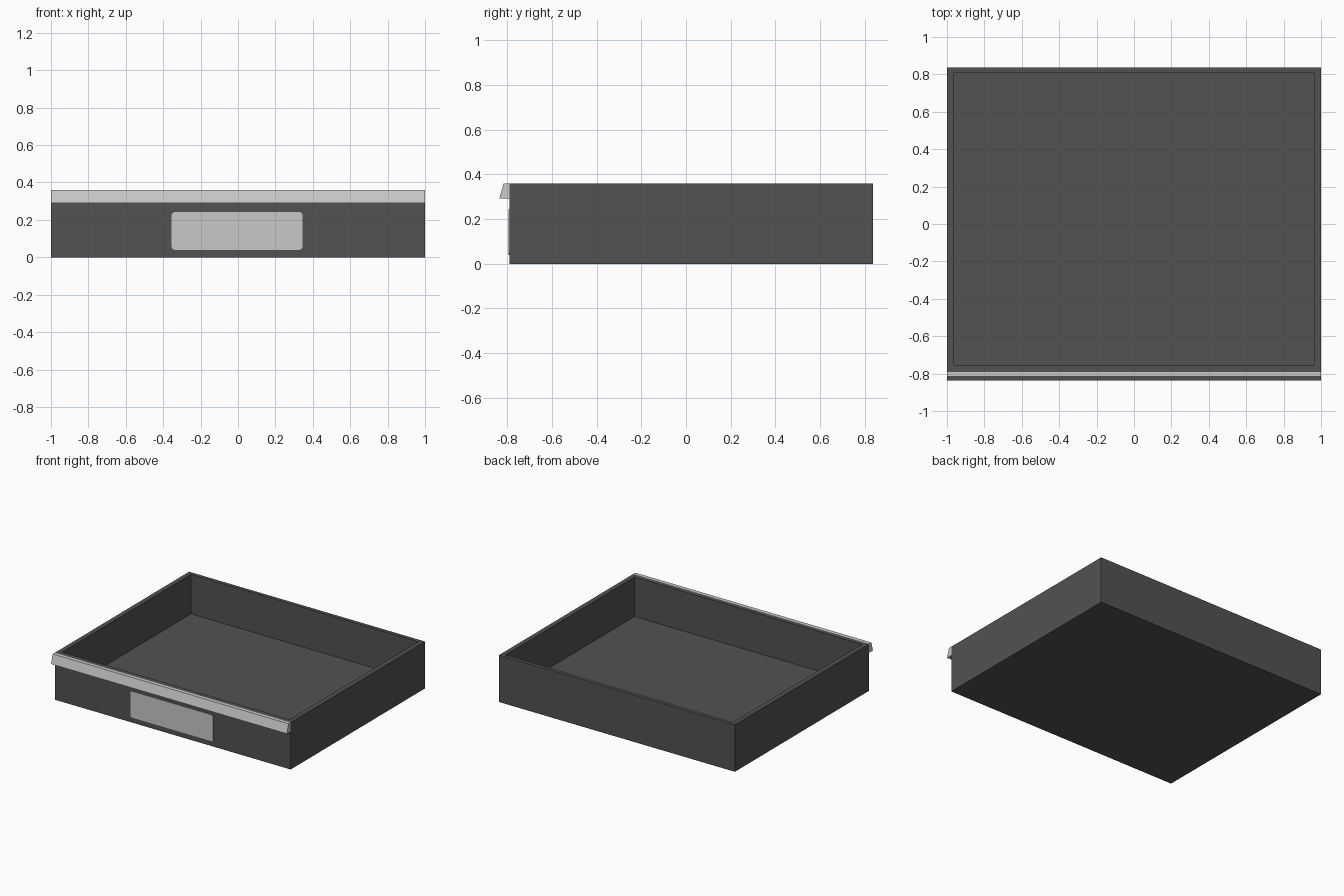
import bpy, bmesh, math

if "Cube" in bpy.data.objects:
    bpy.data.objects.remove(bpy.data.objects["Cube"])


def material(name, value):
    m = bpy.data.materials.new(name)
    m.diffuse_color = (value, value, value, 1)
    m.use_nodes = True
    m.node_tree.nodes["Principled BSDF"].inputs["Base Color"].default_value = m.diffuse_color
    return m


dark = material("dark grey", 0.084)
light = material("light grey", 0.578)


def finish(name, bm, mat):
    bmesh.ops.recalc_face_normals(bm, faces=bm.faces)
    me = bpy.data.meshes.new(name)
    bm.to_mesh(me)
    bm.free()
    me.materials.append(mat)
    ob = bpy.data.objects.new(name, me)
    bpy.context.collection.objects.link(ob)
    return ob


def prism(name, points, offset, mat):
    """Extrude a closed outline along an offset vector."""
    bm = bmesh.new()
    face = bm.faces.new([bm.verts.new(p) for p in points])
    ext = bmesh.ops.extrude_face_region(bm, geom=[face], use_keep_orig=True)
    moved = [g for g in ext["geom"] if isinstance(g, bmesh.types.BMVert)]
    bmesh.ops.translate(bm, verts=moved, vec=offset)
    return finish(name, bm, mat)


# Open tray: nested rings from outer base, up the walls, over the rim, to the floor
outer = (-1.0, 1.0, -0.79, 0.836)
inner = (-0.965, 0.965, -0.754, 0.808)
bm = bmesh.new()
rings = []
for (x0, x1, y0, y1), z in ((outer, 0), (outer, 0.36), (inner, 0.36), (inner, 0.057)):
    rings.append([bm.verts.new((x, y, z)) for x, y in ((x0, y0), (x1, y0), (x1, y1), (x0, y1))])
for a, b in zip(rings, rings[1:]):
    for i in range(4):
        j = (i + 1) % 4
        bm.faces.new((a[i], a[j], b[j], b[i]))
bm.faces.new(rings[0])
bm.faces.new(rings[-1])
finish("tray", bm, dark)

# Slanted grip lip along the front rim
lip = [(-0.788, 0.36), (-0.816, 0.36), (-0.836, 0.291), (-0.788, 0.291)]
prism("front_lip", [(-1, y, z) for y, z in lip], (2, 0, 0), light)

# Rounded label plate on the front
cx, cz, hw, hh, r = -0.005, 0.141, 0.35, 0.101, 0.018
outline = []
for k, (sx, sz) in enumerate(((1, 1), (-1, 1), (-1, -1), (1, -1))):
    for s in range(5):
        a = math.pi / 2 * (k + s / 4)
        outline.append((cx + sx * (hw - r) + r * math.cos(a), -0.789,
                        cz + sz * (hh - r) + r * math.sin(a)))
prism("label_plate", outline, (0, -0.006, 0), light)
